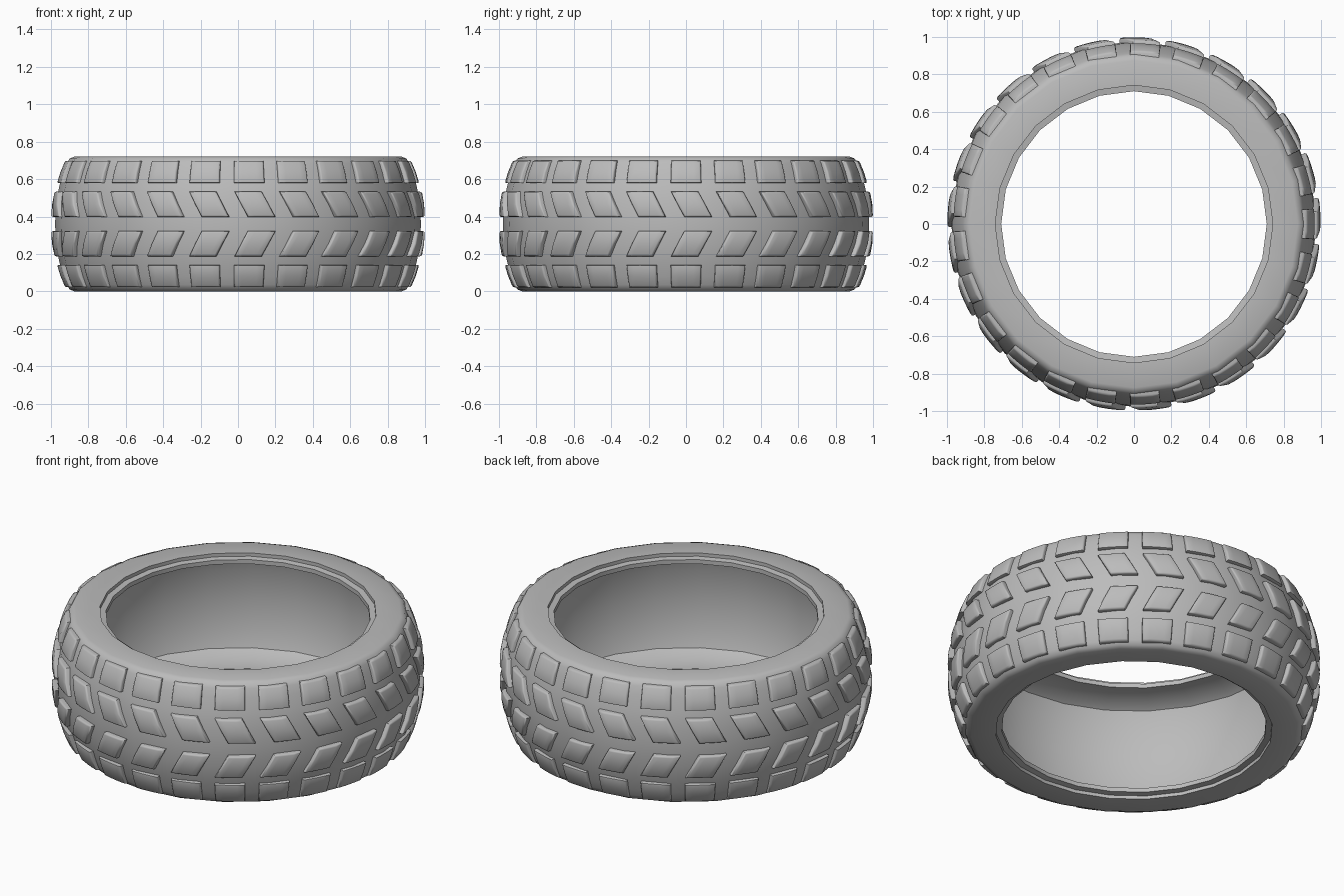
import bpy, bmesh, math
from mathutils import Vector

if "Cube" in bpy.data.objects:
    bpy.data.objects.remove(bpy.data.objects["Cube"], do_unlink=True)

MID = 0.36        # half of the tyre width
BLOCKS = 25       # tread blocks per row

rubber = bpy.data.materials.new("grey rubber")
rubber.use_nodes = True
rubber.diffuse_color = (0.5, 0.5, 0.5, 1)
rubber.node_tree.nodes["Principled BSDF"].inputs["Base Color"].default_value = (0.5, 0.5, 0.5, 1)

# Upper half of the outer wall as (radius, height above the middle)
OUTER = [(0.978, 0), (0.973, 0.11), (0.956, 0.2), (0.932, 0.28),
         (0.915, 0.325), (0.9, 0.35), (0.875, 0.36)]
# Upper half of the rim lip and the hollow inside
INNER = [(0.742, 0.36), (0.742, 0.34), (0.71, 0.335), (0.71, 0.31),
         (0.83, 0.305), (0.89, 0.27), (0.92, 0.18), (0.935, 0)]


def wall_radius(z):
    """Radius of the outer wall at a height from the middle."""
    z = abs(z)
    for (r0, z0), (r1, z1) in zip(OUTER, OUTER[1:]):
        if z <= z1:
            return r0 + (r1 - r0) * (z - z0) / (z1 - z0)
    return OUTER[-1][0]


def finish(bm, name, angle):
    bmesh.ops.recalc_face_normals(bm, faces=bm.faces)
    mesh = bpy.data.meshes.new(name)
    bm.to_mesh(mesh)
    bm.free()
    mesh.materials.append(rubber)
    mesh.shade_smooth()
    mesh.set_sharp_from_angle(angle=math.radians(angle))
    obj = bpy.data.objects.new(name, mesh)
    bpy.context.collection.objects.link(obj)
    return obj


# Hollow tyre body, spun from its closed section
half = OUTER + INNER
section = half + [(r, -z) for r, z in reversed(half[1:-1])]
bm = bmesh.new()
verts = [bm.verts.new((r, 0, MID + z)) for r, z in section]
edges = [bm.edges.new((verts[i - 1], verts[i])) for i in range(len(verts))]
bmesh.ops.spin(bm, geom=verts + edges, axis=(0, 0, 1), cent=(0, 0, 0),
               angle=math.tau, steps=24, use_merge=True)
bmesh.ops.remove_doubles(bm, verts=bm.verts, dist=0.0005)
finish(bm, "tyre_body", 40)


def tread_row(name, z_mid, height, width, offset, skew, raise_by):
    """A ring of bevelled blocks; angles in degrees, skew leans the sides."""
    bm = bmesh.new()
    cols, rows = 4, 2
    for k in range(BLOCKS):
        layers = []
        for lift in (-0.025, raise_by):
            grid = []
            for j in range(rows + 1):
                v = j / rows - 0.5
                z = z_mid + v * height
                r = wall_radius(z) + lift
                line = []
                for i in range(cols + 1):
                    u = i / cols - 0.5
                    a = math.radians(k * 360 / BLOCKS + offset + u * width + v * skew)
                    line.append(bm.verts.new((r * math.cos(a), r * math.sin(a), MID + z)))
                grid.append(line)
            layers.append(grid)
            for j in range(rows):
                for i in range(cols):
                    bm.faces.new((grid[j][i], grid[j][i + 1],
                                  grid[j + 1][i + 1], grid[j + 1][i]))
        # side walls around the block outline
        low, top = [g[0] + [row[-1] for row in g[1:-1]] + g[-1][::-1]
                    + [row[0] for row in g[-2:0:-1]] for g in layers]
        for i in range(len(low)):
            bm.faces.new((low[i - 1], low[i], top[i], top[i - 1]))
    bmesh.ops.recalc_face_normals(bm, faces=bm.faces)
    # soften the raised outline only
    rim = []
    for e in bm.edges:
        if e.calc_face_angle(0) > 0.8:
            mid = (e.verts[0].co + e.verts[1].co) / 2
            if Vector((mid.x, mid.y)).length > wall_radius(mid.z - MID):
                rim.append(e)
    bmesh.ops.bevel(bm, geom=rim, offset=0.01, segments=2, profile=0.5, affect='EDGES')
    finish(bm, name, 50)


# Square shoulder blocks and the slanted pairs between them
for side, s in (("upper", 1), ("lower", -1)):
    tread_row(side + "_shoulder_blocks", s * 0.278, 0.12, 9.8, 0, 0, 0.018)
    tread_row(side + "_slanted_blocks", s * 0.105, 0.135, 8.6, 1.7, -s * 4.2, 0.022)
